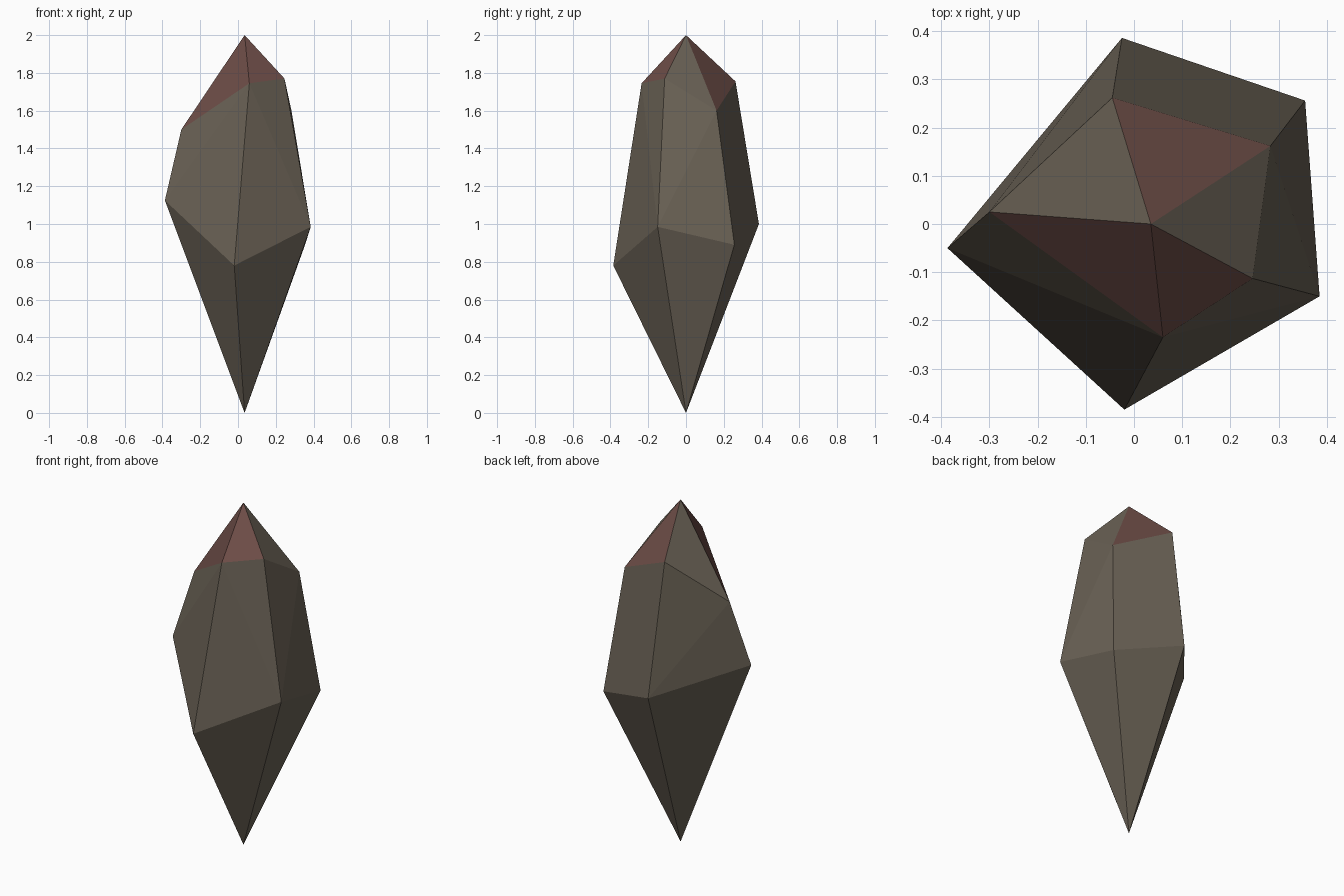
import bpy, bmesh

if "Cube" in bpy.data.objects:
    bpy.data.objects.remove(bpy.data.objects["Cube"])


def material(name, rgb):
    m = bpy.data.materials.new(name)
    m.diffuse_color = (*rgb, 1)
    m.use_nodes = True
    m.node_tree.nodes["Principled BSDF"].inputs["Base Color"].default_value = m.diffuse_color
    return m


# Irregular five-sided rings of the crystal, counter-clockwise from the left corner
girdle = [(-0.387, -0.05, 1.125), (-0.02, -0.385, 0.78), (0.385, -0.15, 0.985),
          (0.355, 0.256, 0.89), (-0.025, 0.386, 1.0)]
shoulder = [(-0.30, 0.025, 1.50), (0.06, -0.235, 1.745), (0.246, -0.113, 1.77),
            (0.283, 0.162, 1.60), (-0.045, 0.262, 1.755)]
red_tips = {0, 1, 3}      # tip facets coloured red
falling_split = {1}       # side facets whose fold runs the other way

bm = bmesh.new()
low = [bm.verts.new(p) for p in girdle]
high = [bm.verts.new(p) for p in shoulder]
bottom = bm.verts.new((0.035, 0, 0))
top = bm.verts.new((0.035, 0, 2))

for i in range(5):
    j = (i + 1) % 5
    # Lower point
    bm.faces.new((bottom, low[j], low[i]))
    # Side facet, folded into two triangles
    if i in falling_split:
        bm.faces.new((low[i], low[j], high[i]))
        bm.faces.new((low[j], high[j], high[i]))
    else:
        bm.faces.new((low[i], low[j], high[j]))
        bm.faces.new((low[i], high[j], high[i]))
    # Upper tip
    tip = bm.faces.new((high[i], high[j], top))
    tip.material_index = 1 if i in red_tips else 0

bm.normal_update()
mesh = bpy.data.meshes.new("crystal")
bm.to_mesh(mesh)
bm.free()
mesh.materials.append(material("grey_brown_stone", (0.145, 0.122, 0.092)))
mesh.materials.append(material("dull_red_stone", (0.155, 0.075, 0.064)))
crystal = bpy.data.objects.new("crystal", mesh)
bpy.context.collection.objects.link(crystal)
